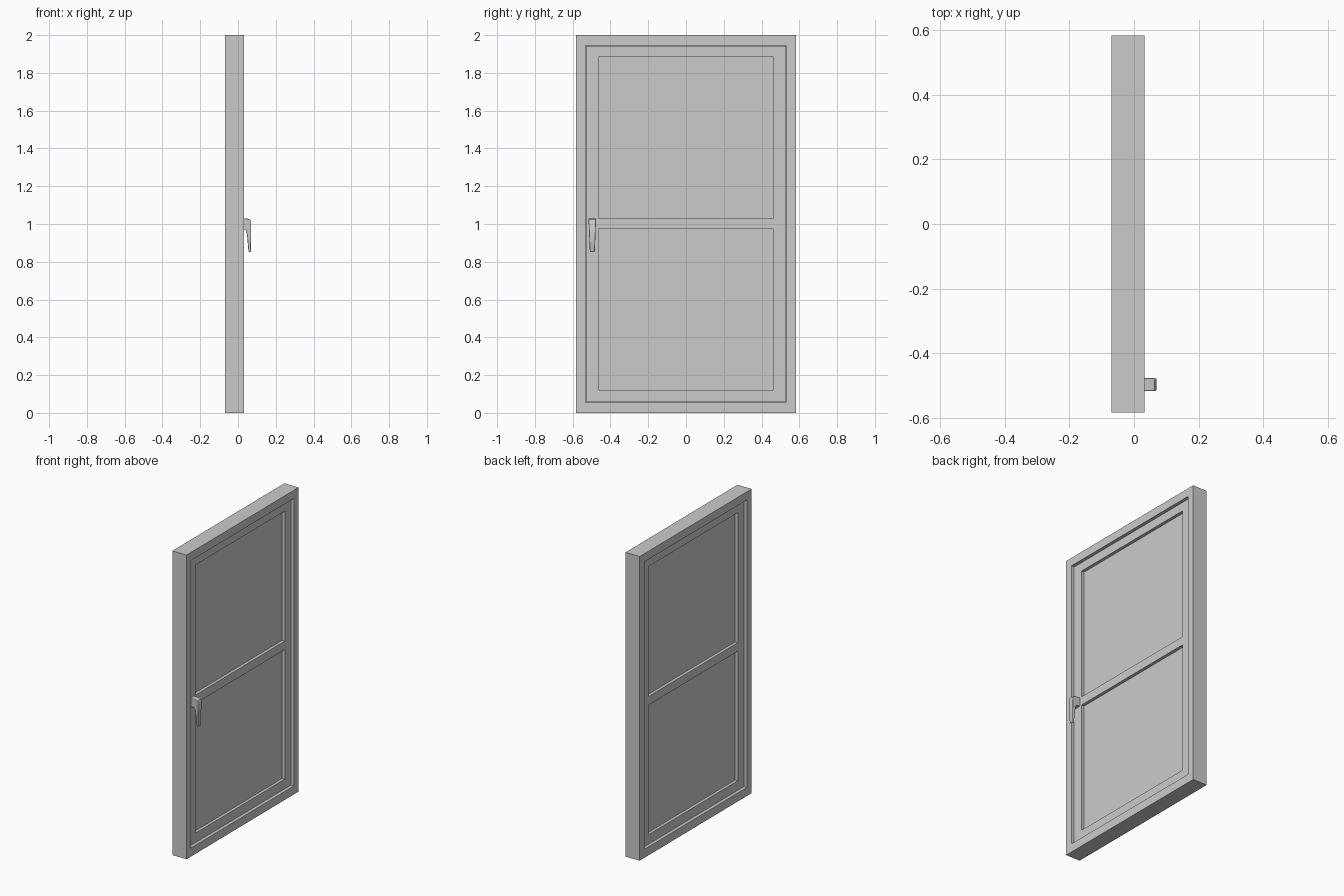
import bpy, bmesh

if "Cube" in bpy.data.objects:
    bpy.data.objects.remove(bpy.data.objects["Cube"])

XF, XB = 0.033, -0.070        # front and back planes of the outer frame
RECESS = 0.017                # sash set back from the frame
GLASS = 0.020                 # panes set back from the sash


def make_object(name, bm):
    bmesh.ops.recalc_face_normals(bm, faces=bm.faces)
    mesh = bpy.data.meshes.new(name)
    bm.to_mesh(mesh)
    bm.free()
    ob = bpy.data.objects.new(name, mesh)
    bpy.context.collection.objects.link(ob)
    return ob


def box(name, lo, hi):
    bm = bmesh.new()
    bmesh.ops.create_cube(bm, size=1)
    for v in bm.verts:
        v.co = [lo[i] if v.co[i] < 0 else hi[i] for i in range(3)]
    return make_object(name, bm)


def ring(name, outer, inner, x0, x1):
    """Mitred rectangular frame; outer and inner are (half width, bottom, top)."""
    bm = bmesh.new()
    loops = []
    for (w, b, t), x in ((outer, x0), (outer, x1), (inner, x1), (inner, x0)):
        loops.append([bm.verts.new((x, y, z))
                      for y, z in ((-w, b), (w, b), (w, t), (-w, t))])
    for i in range(4):
        a, c = loops[i], loops[(i + 1) % 4]
        for j in range(4):
            k = (j + 1) % 4
            bm.faces.new((a[j], a[k], c[k], c[j]))
    return make_object(name, bm)


# Outer frame, sash and the seal closing the narrow gap between them
sf, sb = XF - RECESS, XB + RECESS
ring("outer_frame", (0.582, 0, 2), (0.533, 0.056, 1.946), XB, XF)
ring("sash", (0.529, 0.060, 1.942), (0.463, 0.122, 1.885), sb, sf)
ring("seal", (0.540, 0.050, 1.952), (0.520, 0.070, 1.932), sb + 0.008, sf - 0.008)

# Crossbar and the two panes
box("crossbar", (sb, -0.464, 0.974), (sf, 0.464, 1.030))
for name, z0, z1 in (("lower_pane", 0.115, 0.980), ("upper_pane", 1.024, 1.892)):
    box(name, (sb + GLASS, -0.470, z0), (sf - GLASS, 0.470, z1))

# Handle: side profile (x, z) extruded across, narrowing towards the grip end
profile = [(sf - 0.004, 1.030), (0.050, 1.029), (0.064, 1.024), (0.070, 1.012),
           (0.0695, 0.930), (0.068, 0.856), (0.065, 0.851), (0.058, 0.851),
           (0.055, 0.858), (0.049, 0.930), (0.045, 0.960), (0.039, 0.970),
           (sf - 0.004, 0.973)]
bm = bmesh.new()
sides = []
for s in (-1, 1):
    sides.append([bm.verts.new((x, -0.496 + s * (0.013 + 0.007 * (z - 0.85) / 0.18), z))
                  for x, z in profile])
    bm.faces.new(sides[-1])
n = len(profile)
for i in range(n):
    j = (i + 1) % n
    bm.faces.new((sides[0][i], sides[0][j], sides[1][j], sides[1][i]))
handle = make_object("handle", bm)
bev = handle.modifiers.new("Bevel", "BEVEL")
bev.width = 0.004
bev.segments = 3
bev.limit_method = "ANGLE"
bev.angle_limit = 1.0

bpy.context.view_layer.objects.active = handle
handle.select_set(True)
bpy.ops.object.shade_smooth_by_angle()
